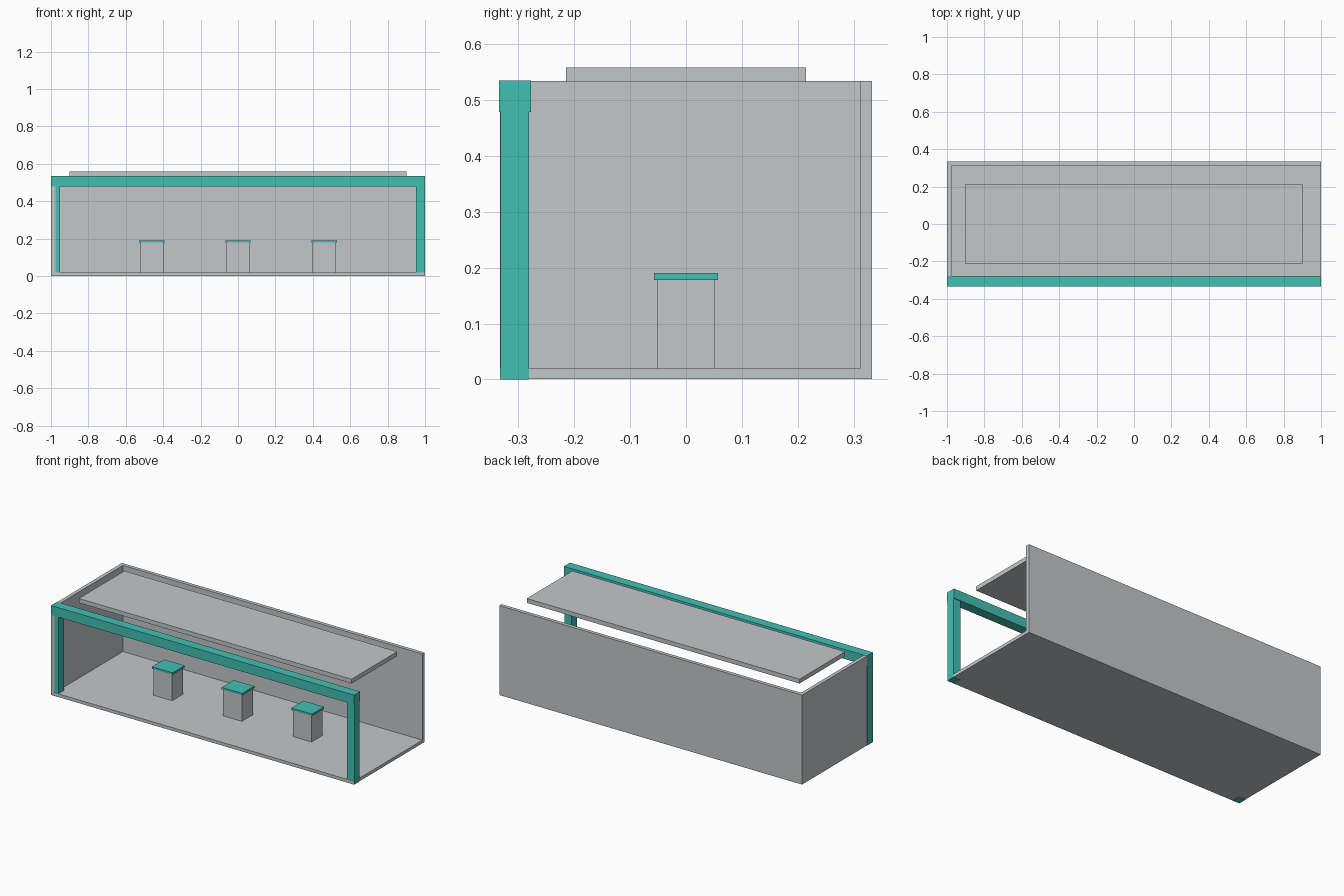
import bpy

cube = bpy.data.objects.get("Cube")
if cube:
    bpy.data.objects.remove(cube, do_unlink=True)


def make_material(name, color):
    mat = bpy.data.materials.new(name)
    mat.use_nodes = True
    mat.diffuse_color = color
    mat.node_tree.nodes["Principled BSDF"].inputs["Base Color"].default_value = color
    return mat


GREY = make_material("light grey", (0.55, 0.57, 0.59, 1))
TEAL = make_material("teal", (0.054, 0.53, 0.45, 1))


def box(name, x, y, z, mat):
    """Box spanning the (min, max) range given on each axis."""
    spans = (x, y, z)
    bpy.ops.mesh.primitive_cube_add(size=1, location=[(a + b) / 2 for a, b in spans])
    obj = bpy.context.object
    obj.name = name
    obj.scale = [b - a for a, b in spans]
    bpy.ops.object.transform_apply(location=False, rotation=False, scale=True)
    obj.data.materials.append(mat)
    return obj


EDGE = 0.999    # shell sits a hair inside the frame so faces never coincide
DEPTH = 0.333
FLOOR = 0.02
TOP = 0.534

# Shell: floor, back wall and one end wall; the other end is open
box("floor", (-EDGE, EDGE), (-DEPTH, DEPTH), (0.001, FLOOR), GREY)
box("back_wall", (-EDGE, EDGE), (0.311, DEPTH), (FLOOR, TOP), GREY)
box("end_wall", (-EDGE, -0.977), (-DEPTH, 0.311), (FLOOR, TOP), GREY)

# Floating ceiling panel
box("ceiling_panel", (-0.9, 0.9), (-0.215, 0.215), (0.532, 0.558), GREY)

# Front portal frame
box("front_beam", (-1, 1), (-0.334, -0.277), (0.478, 0.535), TEAL)
for side, x in (("right", (-1, -0.953)), ("left", (0.953, 1))):
    box(side + "_post", x, (-0.332, -0.281), (0, 0.478), TEAL)

# Row of display plinths with coloured tops
for i in (-1, 0, 1):
    cx = i * 0.46
    box("plinth", (cx - 0.062, cx + 0.062), (-0.052, 0.052), (FLOOR, 0.178), GREY)
    box("plinth_top", (cx - 0.068, cx + 0.068), (-0.057, 0.057), (0.178, 0.19), TEAL)
